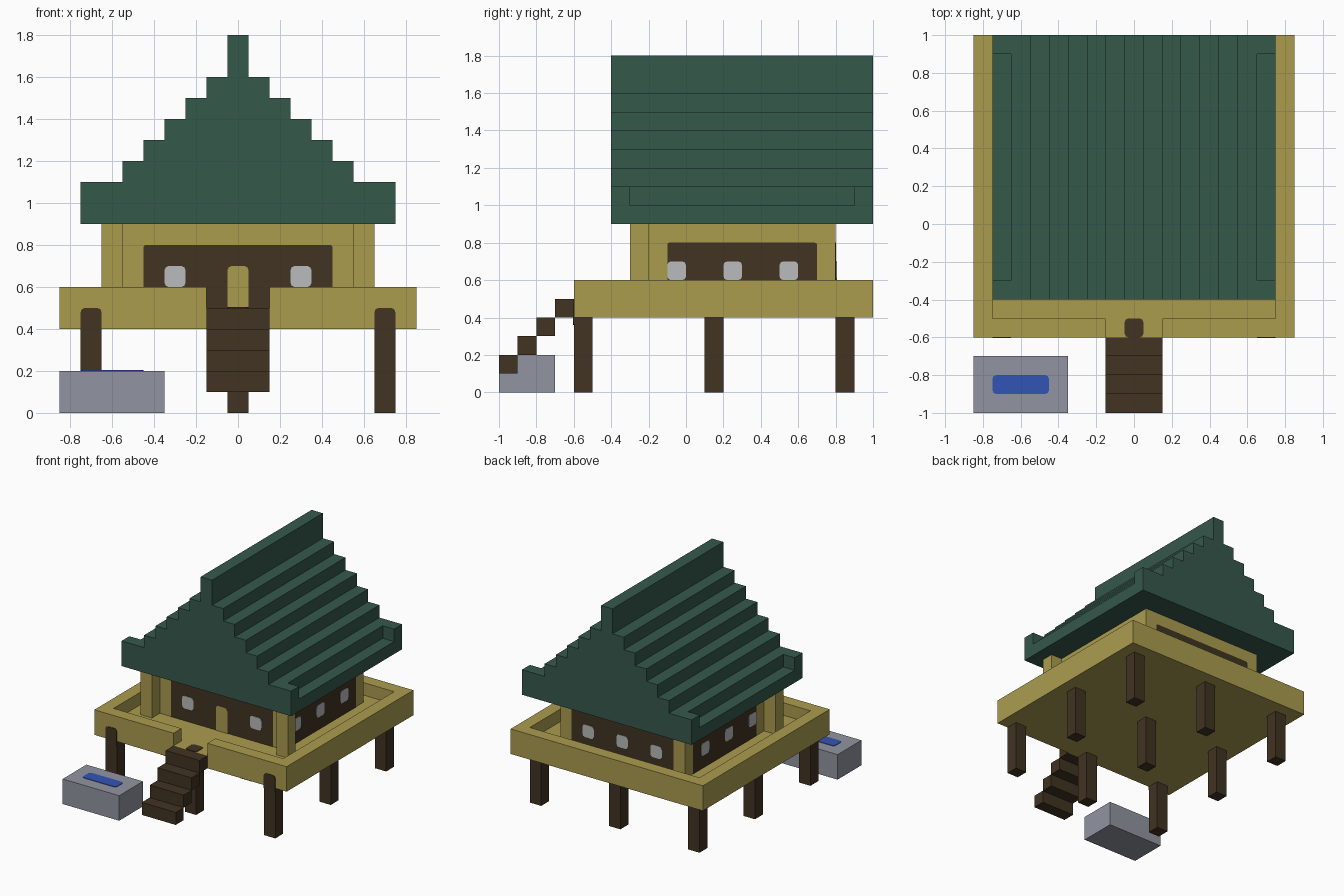
import bpy
import bmesh
from mathutils import Vector

cube = bpy.data.objects.get("Cube")
if cube:
    bpy.data.objects.remove(cube, do_unlink=True)


def material(name, hex_code):
    """Flat material from an sRGB hex code."""
    rgb = [int(hex_code[i:i + 2], 16) / 255 for i in (0, 2, 4)]
    color = [((c + 0.055) / 1.055) ** 2.4 if c > 0.04 else c / 12.92 for c in rgb] + [1]
    mat = bpy.data.materials.new(name)
    mat.use_nodes = True
    mat.diffuse_color = color
    bsdf = mat.node_tree.nodes["Principled BSDF"]
    bsdf.inputs["Base Color"].default_value = color
    bsdf.inputs["Roughness"].default_value = 0.9
    return mat


BAMBOO = material("bamboo_yellow", "AB9C4F")
DARK_WOOD = material("dark_wood", "413322")
ROOF_GREEN = material("roof_green", "35584B")
STONE = material("stone_grey", "9195A1")
WATER = material("water_blue", "3454B6")
PANE = material("window_grey", "B8BBBC")


def finish(name, bm, mat):
    bmesh.ops.recalc_face_normals(bm, faces=bm.faces)
    mesh = bpy.data.meshes.new(name)
    bm.to_mesh(mesh)
    bm.free()
    mesh.materials.append(mat)
    obj = bpy.data.objects.new(name, mesh)
    bpy.context.scene.collection.objects.link(obj)
    return obj


def box(name, x, y, z, mat, round_axis=None, radius=0.02):
    """Box from three ranges; edges along round_axis can be rounded."""
    bm = bmesh.new()
    bmesh.ops.create_cube(bm, size=1)
    for v in bm.verts:
        v.co = Vector([r[0] if c < 0 else r[1] for c, r in zip(v.co, (x, y, z))])
    if round_axis is not None:
        edges = [e for e in bm.edges
                 if abs(e.verts[0].co[round_axis] - e.verts[1].co[round_axis]) > 1e-5]
        bmesh.ops.bevel(bm, geom=edges, offset=radius, segments=2,
                        profile=0.5, affect='EDGES')
    return finish(name, bm, mat)


def prism(name, points, direction, mat):
    """Extrude a closed outline along a vector."""
    bm = bmesh.new()
    face = bm.faces.new([bm.verts.new(p) for p in points])
    result = bmesh.ops.extrude_face_region(bm, geom=[face], use_keep_orig=True)
    new = [g for g in result["geom"] if isinstance(g, bmesh.types.BMVert)]
    bmesh.ops.translate(bm, verts=new, vec=direction)
    return finish(name, bm, mat)


def cut(obj, cutter):
    mod = obj.modifiers.new("cut", 'BOOLEAN')
    mod.operation = 'DIFFERENCE'
    mod.solver = 'EXACT'
    mod.object = cutter
    cutter.hide_render = True
    cutter.display_type = 'WIRE'
    cutter.hide_set(True)


def mirrored(outline):
    """Complete a right-hand outline with its mirror image in x."""
    return outline + [(-x, v) for x, v in reversed(outline)]


# Deck with a raised rim, open at the stairs
deck = box("deck", (-0.85, 0.85), (-0.6, 1), (0.4, 0.6), BAMBOO)
well = mirrored([(0.15, -0.7), (0.15, -0.5), (0.75, -0.5), (0.75, 0.9)])
cut(deck, prism("deck_cutter", [(x, y, 0.5) for x, y in well], (0, 0, 0.3), BAMBOO))

# Stilts, with the front row showing on the deck
for i, x in enumerate((-0.7, 0, 0.7)):
    span = (x - 0.05, x + 0.05)
    for j, y in enumerate((-0.55, 0.15, 0.85)):
        box(f"stilt_{i}_{j}", span, (y - 0.05, y + 0.05), (0, 0.4), DARK_WOOD)
    if x:
        box(f"stilt_end_{i}", span, (-0.604, -0.59), (0.36, 0.5), DARK_WOOD, 1)
box("stilt_top", (-0.05, 0.05), (-0.6, -0.5), (0.49, 0.504), DARK_WOOD, 2)

# Stairs
for i in range(4):
    y, z = -1 + i * 0.1, 0.1 + i * 0.1
    box(f"step_{i}", (-0.15, 0.15), (y, y + 0.1), (z, z + 0.1), DARK_WOOD)

# Water trough
box("trough", (-0.85, -0.35), (-1, -0.7), (0, 0.2), STONE)
box("trough_water", (-0.75, -0.45), (-0.9, -0.8), (0.19, 0.204), WATER, 2)

# House body and porch posts
box("house_walls", (-0.55, 0.55), (-0.2, 0.8), (0.5, 0.9), BAMBOO)
for side, s in (("left", 1), ("right", -1)):
    box(f"porch_post_{side}", sorted((s * 0.55, s * 0.65)), (-0.3, -0.2),
        (0.5, 0.9), BAMBOO)


def wall_plate(name, wall, span, z, mat, depth, radius):
    """Thin plate on a wall given as (axis, position, outward sign)."""
    axis, pos, sign = wall
    thick = sorted((pos - sign * 0.002, pos + sign * depth))
    x, y = (thick, span) if axis == 0 else (span, thick)
    box(name, x, y, z, mat, axis, radius)


# Dark wall panels and windows: wall, panel span, window centres
walls = {
    "front": ((1, -0.2, -1), (-0.45, 0.45), (-0.3, 0.3)),
    "back": ((1, 0.8, 1), (-0.45, 0.45), (-0.3, 0, 0.3)),
    "left": ((0, 0.55, 1), (-0.1, 0.7), (-0.05, 0.25, 0.55)),
    "right": ((0, -0.55, -1), (-0.1, 0.7), (-0.05, 0.25, 0.55)),
}
for name, (wall, span, centres) in walls.items():
    wall_plate(f"panel_{name}", wall, span, (0.47, 0.8), DARK_WOOD, 0.003, 0.01)
    for i, c in enumerate(centres):
        wall_plate(f"window_{name}_{i}", wall, (c - 0.05, c + 0.05), (0.6, 0.7),
                   PANE, 0.006, 0.02)
wall_plate("door", walls["front"][0], (-0.05, 0.05), (0.45, 0.7), BAMBOO, 0.006, 0.02)

# Stepped gable roof
profile = [(0.75, 0.9), (0.75, 1.1)]
for i in range(5):
    x, z = 0.55 - i * 0.1, 1.1 + i * 0.1
    profile += [(x, z), (x, z + 0.1)]
profile += [(0.05, 1.6), (0.05, 1.8)]
roof = prism("roof", [(x, -0.4, z) for x, z in mirrored(profile)], (0, 1.4, 0), ROOF_GREEN)

# Eave notches between the raised gable ends
for side, s in (("left", 1), ("right", -1)):
    cut(roof, box(f"eave_cutter_{side}", sorted((s * 0.65, s * 0.9)), (-0.3, 0.9),
                  (1, 1.3), ROOF_GREEN))
